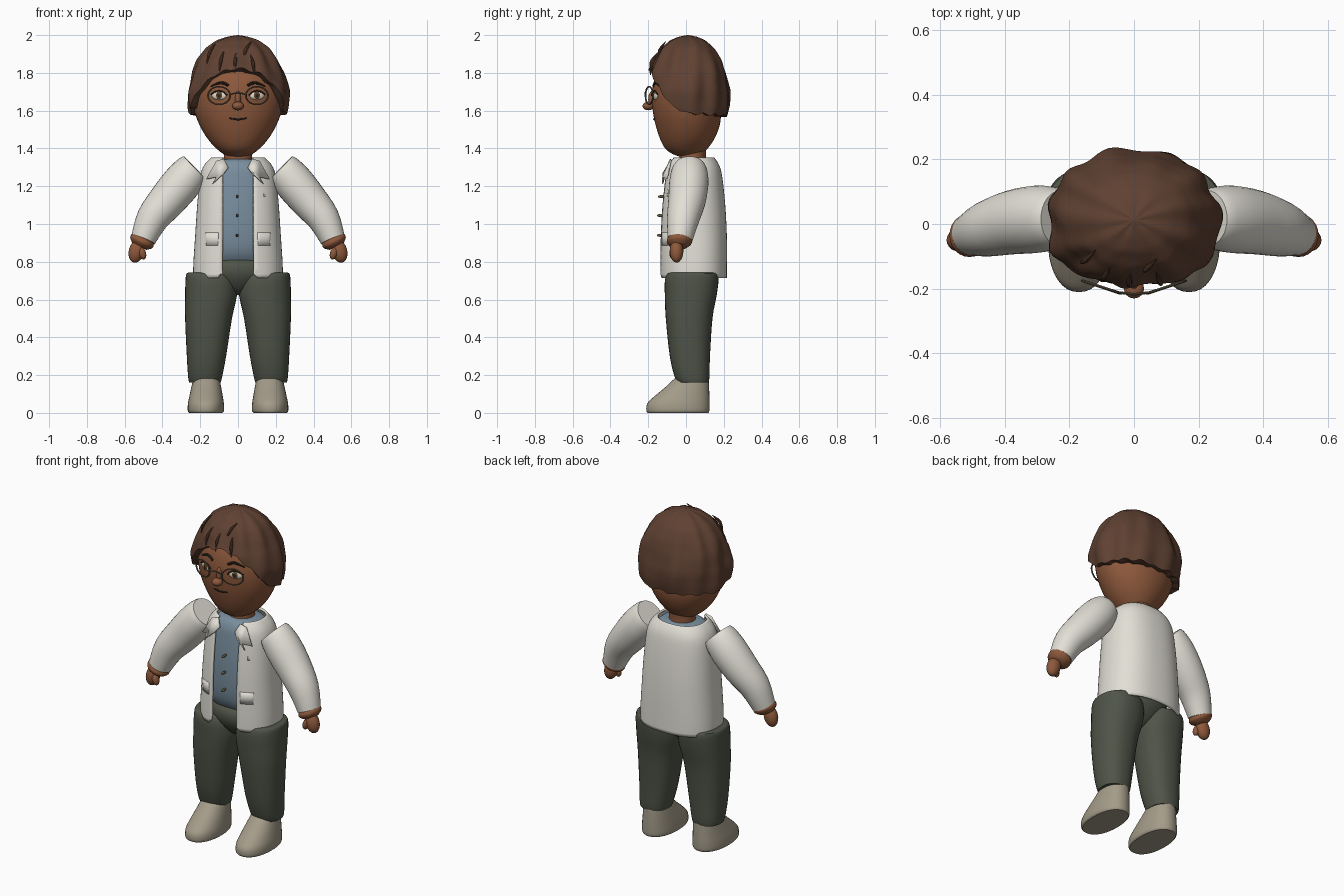
import bpy, bmesh, math
from mathutils import Vector

if "Cube" in bpy.data.objects:
    bpy.data.objects.remove(bpy.data.objects["Cube"])


def material(name, rgb):
    m = bpy.data.materials.new(name)
    m.diffuse_color = (*rgb, 1)
    m.use_nodes = True
    m.node_tree.nodes["Principled BSDF"].inputs["Base Color"].default_value = m.diffuse_color
    return m


HAIR = material("brown hair", (0.115, 0.053, 0.032))
SKIN = material("warm skin", (0.27, 0.10, 0.045))
COAT = material("off white cloth", (0.76, 0.74, 0.67))
SHIRT = material("blue grey cloth", (0.19, 0.27, 0.34))
PANTS = material("dark olive cloth", (0.078, 0.088, 0.064))
SHOE = material("taupe leather", (0.37, 0.33, 0.25))
DARK = material("near black", (0.025, 0.018, 0.014))
WHITE = material("eye white", (0.75, 0.70, 0.62))
METAL = material("dull brass", (0.13, 0.10, 0.06))
IRIS = material("brown iris", (0.13, 0.06, 0.02))


def make(name, verts, faces, mat):
    me = bpy.data.meshes.new(name)
    me.from_pydata([tuple(v) for v in verts], [], faces)
    bm = bmesh.new()
    bm.from_mesh(me)
    bmesh.ops.recalc_face_normals(bm, faces=bm.faces)
    bm.to_mesh(me)
    bm.free()
    me.materials.append(mat)
    ob = bpy.data.objects.new(name, me)
    bpy.context.collection.objects.link(ob)
    return ob


def skin_rings(name, rings, mat, closed=True, caps=True):
    """Bridge equal-length rings of points."""
    n, verts = len(rings[0]), [p for r in rings for p in r]
    faces = [(j * n + i, j * n + (i + 1) % n, (j + 1) * n + (i + 1) % n, (j + 1) * n + i)
             for j in range(len(rings) - 1) for i in range(n if closed else n - 1)]
    if caps:
        faces += [tuple(range(n)), tuple(range(len(verts) - n, len(verts)))]
    return make(name, verts, faces, mat)


def smooth(rows, k=3):
    """Catmull-Rom resampling of a list of tuples."""
    out = []
    for i in range(len(rows) - 1):
        a, b, c, d = rows[max(i - 1, 0)], rows[i], rows[i + 1], rows[min(i + 2, len(rows) - 1)]
        for s in range(k):
            t = s / k
            out.append(tuple(0.5 * (2 * q + (r - p) * t + (2 * p - 5 * q + 4 * r - w) * t * t
                                    + (3 * q - p - 3 * r + w) * t ** 3)
                             for p, q, r, w in zip(a, b, c, d)))
    return out + [tuple(rows[-1])]


def spow(v, e):
    return math.copysign(abs(v) ** e, v)


def loft(name, prof, mat, cx=0, n=36, p=2.0, gap=0):
    """Stack of superellipses; rows are (z, x offset, rx, y front, y back)."""
    rings = []
    for z, ox, rx, y0, y1 in smooth(prof):
        g = math.asin((gap / rx) ** (p / 2)) if gap else 0
        ring = []
        for i in range(n):
            a = g + (2 * math.pi - 2 * g) * i / (n - 1 if gap else n)
            lift = 0.03 if gap and i in (0, n - 1) and z < 0.73 else 0
            ring.append((cx + ox + rx * spow(math.sin(a), 2 / p),
                         (y0 + y1) / 2 - (y1 - y0) / 2 * spow(math.cos(a), 2 / p), z + lift))
        rings.append(ring)
    return skin_rings(name, rings, mat, closed=not gap, caps=not gap)


def lerp_table(table, v):
    for a, b in zip(table, table[1:]):
        if a[0] <= v <= b[0]:
            t = (v - a[0]) / (b[0] - a[0])
            return [p + (q - p) * t for p, q in zip(a, b)]
    return table[-1]


def front_y(prof, x, z, p=2.0):
    """Front surface depth of a lofted profile."""
    _, _, rx, y0, y1 = lerp_table(prof, z)
    return (y0 + y1) / 2 - (y1 - y0) / 2 * max(0, 1 - abs(x / rx) ** p) ** (1 / p)


def tube(name, path, mat, n=24, k=3):
    """Round tube; rows are (x, y, z, radius)."""
    pts = smooth(path, k)
    rings = []
    for i, q in enumerate(pts):
        t = (Vector(pts[min(i + 1, len(pts) - 1)][:3]) - Vector(pts[max(i - 1, 0)][:3])).normalized()
        u = t.cross(Vector((0, 1, 0))).normalized()
        v = t.cross(u)
        rings.append([Vector(q[:3]) + q[3] * (u * math.cos(a) + v * math.sin(a))
                      for a in (2 * math.pi * j / n for j in range(n))])
    return skin_rings(name, rings, mat)


def ball(name, loc, size, mat, rot=(0, 0, 0)):
    bpy.ops.mesh.primitive_uv_sphere_add(segments=20, ring_count=12, location=loc, rotation=rot)
    ob = bpy.context.object
    ob.name, ob.scale = name, size
    ob.data.materials.append(mat)
    return ob


def patch(name, prof, x0, x1, z0, z1, mat, p):
    """Thin plate hugging the front of a lofted profile."""
    rows = [[(x, front_y(prof, x, z, p) - 0.008, z) for x in (x0 + (x1 - x0) * i / 6 for i in range(7))]
            for z in (z0, (z0 + z1) / 2, z1)]
    ob = skin_rings(name, rows, mat, closed=False, caps=False)
    ob.modifiers.new("thickness", "SOLIDIFY").thickness = 0.005
    return ob


# Head and neck
HEAD = [(1.353, 0, .03, -.02, .06), (1.37, 0, .075, -.07, .085), (1.40, 0, .115, -.11, .115),
        (1.45, 0, .16, -.137, .15), (1.52, 0, .202, -.16, .178), (1.60, 0, .231, -.176, .187),
        (1.70, 0, .24, -.18, .19), (1.80, 0, .22, -.155, .175), (1.88, 0, .16, -.10, .13),
        (1.93, 0, .05, -.03, .05)]
loft("head", HEAD, SKIN, n=48)
loft("neck", [(1.30, 0, .08, -.04, .11), (1.36, 0, .075, -.035, .105), (1.42, 0, .08, -.04, .11)], SKIN)

# Hair: wavy cap whose lower edge rises over the forehead
EDGE = [(0, 1.825), (25, 1.80), (45, 1.735), (58, 1.68), (70, 1.62), (90, 1.585), (180, 1.57)]
BULK = [(1.55, .245), (1.62, .262), (1.70, .266), (1.80, .243), (1.87, .212), (1.93, .168),
        (1.97, .115), (1.99, .06), (2.0, .004)]
N, M = 96, 22
rings = []
for j in range(M + 2):
    t = min(j, M) / M
    ring = []
    for i in range(N):
        a = 2 * math.pi * i / N
        deg = math.degrees(min(a, 2 * math.pi - a))
        low = lerp_table(EDGE, deg)[1] + 0.006 * math.sin(17 * a)
        z = 2.0 - (2.0 - low) * (1 - math.cos(t * math.pi / 2)) ** 0.85
        r = lerp_table(BULK, z)[1]
        wave = 0.026 * math.sin(11 * a + 2.5 * t) + 0.016 * math.sin(7 * a - 5 * t + 1) \
            + 0.014 * math.sin(13 * t + 3 * a)
        r *= (1 + wave * min(1, 2 * t)) * (0.84 if j > M else 1)
        x = r * spow(math.sin(a), 0.92)
        y = 0.012 - r * spow(math.cos(a), 0.92) * (0.86 if math.cos(a) > 0 else 0.82)
        ring.append((x, y, z - 0.012 * t * (1 - t) * math.sin(9 * a)))
    rings.append(ring)
skin_rings("hair", rings, HAIR)
for x, z, dx in ((-.015, 1.86, .004), (.08, 1.85, -.012), (-.09, 1.87, .015), (.04, 1.92, .03), (-.15, 1.91, .03)):
    y = -.19 + 1.6 * x * x + (z - 1.85) * .7
    tube("hair_lock", [(x + dx, y + .03, z + .045, .002), (x, y, z, .009), (x - dx * .5, y - .008, z - .06, .002)],
         HAIR, n=8)

# Face: eyes, glasses and brows mirrored, then nose and mouth
for s in (-1, 1):
    y = front_y(HEAD, .1, 1.68)
    yaw = s * 0.32
    ball("eye", (s * .1, y, 1.68), (.04, .012, .023), WHITE, (0, 0, yaw))
    ball("iris", (s * .1, y - .009, 1.681), (.018, .006, .019), IRIS, (0, 0, yaw))
    ball("pupil", (s * .1, y - .013, 1.681), (.009, .004, .01), DARK, (0, 0, yaw))
    tube("upper_lid", [(s * x, front_y(HEAD, x, z) - .008, z, .004)
                       for x, z in ((.057, 1.68), (.08, 1.701), (.115, 1.703), (.143, 1.685))], DARK, n=8)
    tube("eyebrow", [(s * x, front_y(HEAD, x, z) - .004, z, r)
                     for x, z, r in ((.05, 1.733, .007), (.09, 1.748, .008), (.145, 1.728, .003))], DARK, n=8)
    bpy.ops.mesh.primitive_torus_add(location=(s * .1, -.195, 1.68), rotation=(math.pi / 2, 0, yaw),
                                     major_segments=36, minor_segments=8, major_radius=.055, minor_radius=.0045)
    rim = bpy.context.object
    rim.name, rim.scale = "glasses_rim", (1.12, .86, 1)
    rim.data.materials.append(METAL)
tube("glasses_bridge", [(-.042, -.212, 1.685, .004), (0, -.217, 1.695, .004), (.042, -.212, 1.685, .004)], METAL, n=8)
ball("nose_tip", (0, -.2, 1.625), (.031, .03, .023), SKIN)
ball("nose_bridge", (0, -.178, 1.66), (.016, .022, .045), SKIN)
tube("mouth", [(x, front_y(HEAD, x, z) - .002, z, r) for x, z, r in
               ((-.045, 1.56, .003), (-.02, 1.556, .005), (0, 1.553, .004), (.02, 1.556, .005), (.045, 1.56, .003))],
     DARK, n=8)

# Shirt with buttons
BODY = [(.785, 0, .165, -.06, .15), (.85, 0, .19, -.10, .18), (.95, 0, .195, -.114, .19), (1.1, 0, .19, -.112, .18),
        (1.25, 0, .175, -.096, .165), (1.30, 0, .155, -.085, .153), (1.335, 0, .12, -.062, .13),
        (1.345, 0, .07, -.03, .10)]
loft("shirt", BODY, SHIRT, p=2.4)
for z in (1.145, 1.045, .94):
    ball("button", (-.004, front_y(BODY, 0, z, 2.4) - .02, z), (.008, .022, .008), METAL)

# Open coat, lapels and pockets
SHELL = [(.715, 0, .232, -.135, .212), (.80, 0, .23, -.136, .212), (.95, 0, .22, -.134, .21), (1.1, 0, .21, -.126, .202),
         (1.25, 0, .195, -.11, .186), (1.31, 0, .173, -.097, .17), (1.348, 0, .137, -.075, .145)]
coat = loft("coat", SHELL, COAT, n=56, p=2.4, gap=.082)
thick = coat.modifiers.new("thickness", "SOLIDIFY")
thick.thickness, thick.offset = .012, 0
for s in (-1, 1):
    outline = [(.075, -.085, 1.345), (.115, -.085, 1.335), (.168, -.105, 1.24), (.115, -.125, 1.25),
               (.135, -.128, 1.215), (.075, -.124, 1.27), (.052, -.105, 1.30)]
    lapel = make("lapel", [(s * x, y, z) for x, y, z in outline], [tuple(range(7))], COAT)
    lapel.modifiers.new("thickness", "SOLIDIFY").thickness = .008
    patch("hip_pocket", SHELL, s * .105, s * .175, .885, .955, COAT, 2.4)
patch("chest_pocket", SHELL, .135, .19, 1.145, 1.18, COAT, 2.4)
patch("chest_pocket_trim", SHELL, .135, .19, 1.18, 1.193, SHIRT, 2.4)

# Sleeves, wrists and hands
for s in (-1, 1):
    tube("sleeve", [(s * x, y, z, r) for x, y, z, r in
                    ((.228, .018, 1.298, .085), (.25, .018, 1.275, .096), (.30, .015, 1.215, .104),
                     (.375, .005, 1.125, .099), (.452, -.015, 1.03, .086), (.502, -.032, .918, .066))], COAT, n=32)
    tube("wrist_cuff", [(s * x, -.035, z, r) for x, z, r in
                        ((.497, .93, .055), (.505, .915, .066), (.513, .899, .064), (.522, .88, .04))], SKIN)
    ball("hand", (s * .537, -.05, .856), (.041, .036, .062), SKIN, (0, s * -.25, 0))
    ball("thumb", (s * .507, -.068, .845), (.02, .02, .034), SKIN, (0, s * .3, 0))

# Trousers
loft("trouser_seat", [(.625, 0, .03, -.01, .06), (.66, 0, .10, -.06, .11), (.73, 0, .18, -.10, .155),
                      (.79, 0, .175, -.098, .155), (.815, 0, .14, -.07, .12)], PANTS)
LEG = [(.16, .175, .083, -.045, .12), (.19, .174, .09, -.06, .124), (.30, .167, .104, -.086, .127),
       (.50, .156, .124, -.107, .14), (.62, .143, .137, -.112, .162), (.70, .143, .135, -.112, .172),
       (.738, .15, .122, -.098, .165), (.742, .15, .10, -.07, .14)]
# Shoes
BOOT = [(0, .17, .088, -.203, .118), (.012, .17, .096, -.21, .124), (.05, .17, .095, -.205, .125),
        (.09, .169, .088, -.165, .124), (.14, .168, .078, -.105, .122), (.18, .168, .068, -.062, .118),
        (.196, .168, .05, -.03, .10)]
for s in (-1, 1):
    loft("trouser_leg", [(z, s * x, *r) for z, x, *r in LEG], PANTS, p=2.3)
    loft("shoe", [(z, s * x, *r) for z, x, *r in BOOT], SHOE, p=2.2)

# Smooth shading with crisp edges kept
bpy.ops.object.select_all(action="SELECT")
bpy.context.view_layer.objects.active = coat
bpy.ops.object.shade_smooth_by_angle(angle=math.radians(40))
